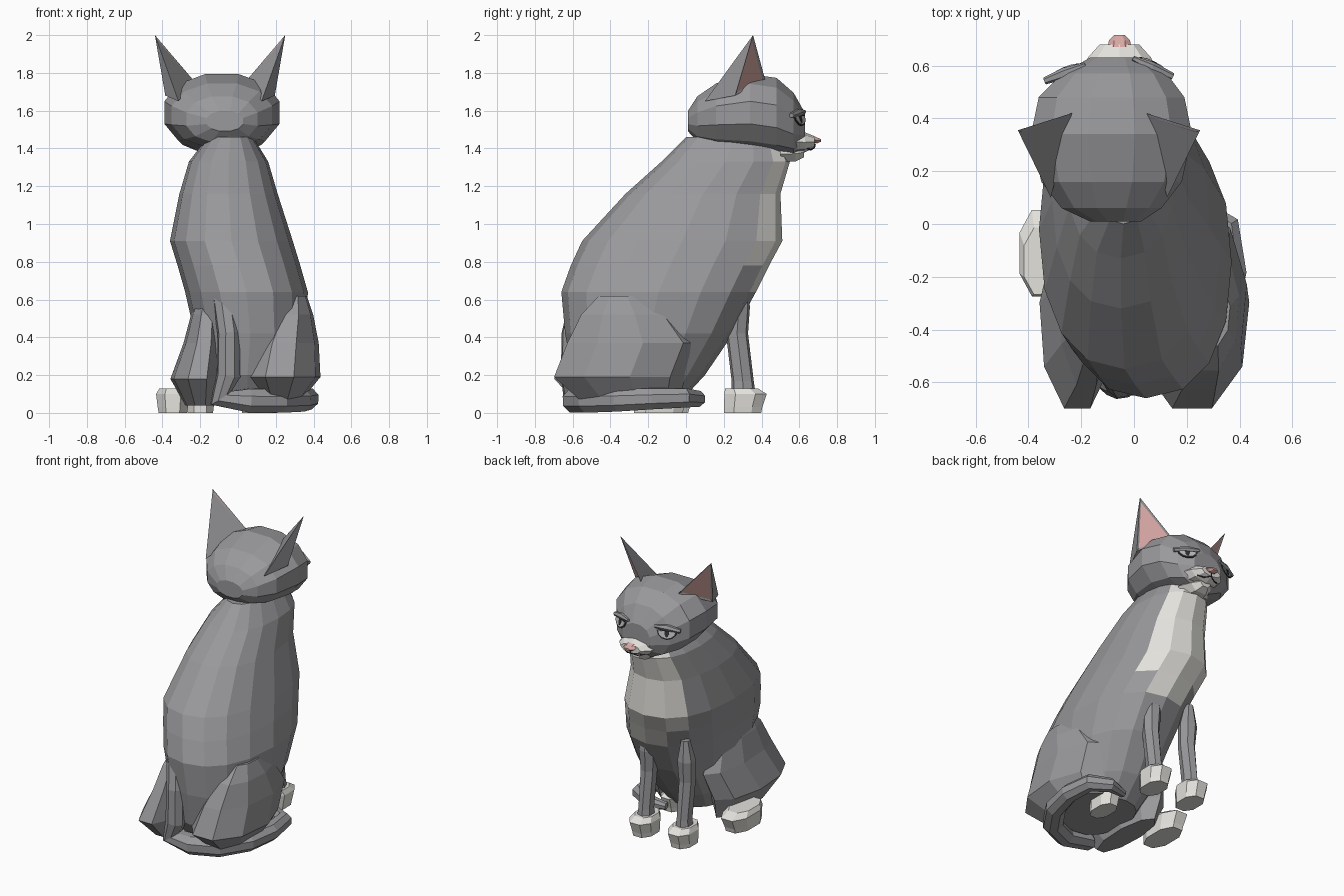
import bpy
import bmesh
from math import sin, cos, pi, copysign
from mathutils import Vector
from mathutils.bvhtree import BVHTree

cube = bpy.data.objects.get("Cube")
if cube:
    bpy.data.objects.remove(cube)


def material(name, rgb):
    m = bpy.data.materials.new(name)
    m.use_nodes = True
    m.diffuse_color = (*rgb, 1)
    m.node_tree.nodes["Principled BSDF"].inputs["Base Color"].default_value = (*rgb, 1)
    return m


GREY = material("grey fur", (0.32, 0.315, 0.33))
WHITE = material("white fur", (0.77, 0.76, 0.72))
PINK = material("pink skin", (0.68, 0.39, 0.37))
BLACK = material("black line", (0.03, 0.03, 0.035))
EYE = material("pale eye", (0.5, 0.52, 0.5))


def finish(name, bm, *mats):
    bmesh.ops.recalc_face_normals(bm, faces=bm.faces[:])
    mesh = bpy.data.meshes.new(name)
    bm.to_mesh(mesh)
    bm.free()
    for m in mats:
        mesh.materials.append(m)
    ob = bpy.data.objects.new(name, mesh)
    bpy.context.collection.objects.link(ob)
    return ob


def loft(name, rings, mats, axis="z", n=8, turn=0.0, rule=None, power=1.0):
    """Skin oval rings; each ring is (position, x min, x max, other min, other max)."""
    bm = bmesh.new()
    loops = []
    for t, u0, u1, v0, v1 in rings:
        loop = []
        for i in range(n):
            a = 2 * pi * (i + turn) / n
            c, s = (copysign(abs(k) ** power, k) for k in (cos(a), sin(a)))
            u = (u0 + u1) / 2 + (u1 - u0) / 2 * c
            v = (v0 + v1) / 2 + (v1 - v0) / 2 * s
            loop.append(bm.verts.new((u, v, t) if axis == "z" else (u, t, v)))
        loops.append(loop)
    for r, (a, b) in enumerate(zip(loops, loops[1:])):
        for i in range(n):
            j = (i + 1) % n
            f = bm.faces.new((a[i], a[j], b[j], b[i]))
            if rule:
                f.material_index = rule(r, i)
    bm.faces.new(loops[0])
    bm.faces.new(loops[-1])
    return finish(name, bm, *mats)


def tube(name, path, mat, sides=1):
    """Tapered faceted tube; each point is (x, y, z, radius)."""
    cu = bpy.data.curves.new(name, "CURVE")
    cu.dimensions = "3D"
    cu.bevel_depth = 1
    cu.bevel_resolution = sides
    cu.use_fill_caps = True
    sp = cu.splines.new("POLY")
    sp.points.add(len(path) - 1)
    for p, (x, y, z, r) in zip(sp.points, path):
        p.co = (x, y, z, 1)
        p.radius = r
    sp.use_smooth = False
    cu.materials.append(mat)
    ob = bpy.data.objects.new(name, cu)
    bpy.context.collection.objects.link(ob)


# Body with a white bib on the front faces, narrowing at its lower end
def bib(row, side):
    half = 0 if row < 3 else 1 if row == 3 else 2
    return int(4 - half <= side < 4 + half)


loft("body", [
    (0.07, -0.14, 0.24, -0.52, -0.02),
    (0.2, -0.2, 0.3, -0.6, 0.1),
    (0.42, -0.23, 0.36, -0.64, 0.25),
    (0.64, -0.28, 0.37, -0.66, 0.37),
    (0.78, -0.32, 0.33, -0.61, 0.44),
    (0.91, -0.36, 0.29, -0.55, 0.51),
    (1.16, -0.31, 0.21, -0.32, 0.5),
    (1.33, -0.26, 0.16, -0.13, 0.55),
    (1.46, -0.16, 0.08, 0.0, 0.5)], (GREY, WHITE), n=16, rule=bib, power=0.87)

# Haunches
loft("left_haunch", [
    (0.07, 0.1, 0.34, -0.58, -0.04),
    (0.19, 0.0, 0.44, -0.72, 0.0),
    (0.37, 0.06, 0.43, -0.65, 0.07),
    (0.52, 0.16, 0.4, -0.57, -0.06),
    (0.62, 0.22, 0.365, -0.47, -0.2)], (GREY,), n=9, turn=0.25)
loft("right_haunch", [
    (0.04, -0.28, -0.12, -0.58, -0.04),
    (0.18, -0.36, -0.07, -0.72, 0.0),
    (0.37, -0.29, -0.07, -0.63, 0.07),
    (0.52, -0.25, -0.08, -0.55, -0.03),
    (0.62, -0.21, -0.1, -0.45, -0.2)], (GREY,), n=9, turn=0.25)


# Paws and front legs
def paw(name, x, y, w, d):
    loft(name, [
        (0.0, x - w * 0.85, x + w * 0.85, y - d, y + d * 0.75),
        (0.03, x - w * 0.9, x + w * 0.9, y - d, y + d * 0.8),
        (0.1, x - w, x + w, y - d, y + d),
        (0.13, x - w * 0.8, x + w * 0.8, y - d * 0.95, y + d * 0.6)],
        (WHITE,), turn=0.5, power=0.85)


for side, x in (("left", 0.09), ("right", -0.2)):
    paw(side + "_front_paw", x, 0.315, 0.085, 0.12)
    loft(side + "_front_leg", [
        (0.1, x - 0.055, x + 0.055, 0.24, 0.37),
        (0.17, x - 0.045, x + 0.045, 0.24, 0.36),
        (0.42, x - 0.05, x + 0.05, 0.21, 0.33),
        (0.56, x - 0.06, x + 0.06, 0.22, 0.34),
        (0.7, x - 0.03, x + 0.03, 0.26, 0.32)], (GREY,), n=7)
paw("right_hind_paw", -0.345, -0.11, 0.095, 0.175)
paw("left_hind_paw", 0.15, -0.1, 0.075, 0.12)

# Tail runs down the back and curls round the left hind paw
tube("tail", [
    (-0.08, -0.55, 0.64, 0.06), (-0.05, -0.6, 0.42, 0.06), (-0.05, -0.6, 0.2, 0.065),
    (-0.09, -0.58, 0.08, 0.07), (0.06, -0.59, 0.065, 0.068), (0.22, -0.52, 0.065, 0.068),
    (0.33, -0.36, 0.068, 0.065), (0.37, -0.18, 0.075, 0.06), (0.35, -0.01, 0.08, 0.055),
    (0.24, 0.06, 0.075, 0.045), (0.12, 0.04, 0.065, 0.025)], GREY, sides=2)

# Head
head = loft("head", [
    (0.01, -0.17, 0.03, 1.49, 1.6),
    (0.06, -0.28, 0.11, 1.43, 1.68),
    (0.16, -0.36, 0.19, 1.4, 1.75),
    (0.34, -0.4, 0.23, 1.38, 1.8),
    (0.48, -0.37, 0.2, 1.36, 1.78),
    (0.57, -0.28, 0.13, 1.35, 1.7),
    (0.63, -0.17, 0.04, 1.4, 1.59)], (GREY,), axis="y", n=12, turn=0.5, power=0.93)

# Muzzle, chin, nose and mouth
NX = -0.055
loft("muzzle", [
    (0.54, NX - 0.15, NX + 0.15, 1.37, 1.5),
    (0.63, NX - 0.12, NX + 0.12, 1.38, 1.485),
    (0.68, NX - 0.075, NX + 0.075, 1.405, 1.465)], (WHITE,), axis="y")
loft("chin", [
    (0.5, NX - 0.12, NX + 0.12, 1.32, 1.42),
    (0.58, NX - 0.08, NX + 0.08, 1.325, 1.42),
    (0.625, NX - 0.04, NX + 0.04, 1.35, 1.41)], (WHITE,), axis="y", n=6)
loft("nose", [
    (0.67, NX - 0.045, NX + 0.045, 1.425, 1.472),
    (0.695, NX - 0.04, NX + 0.04, 1.425, 1.46),
    (0.715, NX - 0.02, NX + 0.02, 1.435, 1.45)], (PINK,), axis="y", n=6)
for side, s in (("left", 1), ("right", -1)):
    tube(side + "_mouth_line", [
        (NX, 0.684, 1.425, 0.004), (NX, 0.68, 1.405, 0.004),
        (NX + s * 0.04, 0.66, 1.392, 0.004), (NX + s * 0.08, 0.64, 1.402, 0.004)], BLACK)

# Ears: pyramids with a pink inset on the outer front face
HX = -0.095
for side, s in (("left", 1), ("right", -1)):
    bm = bmesh.new()
    inner, rear, outer, tip = [bm.verts.new((HX + s * x, y, z)) for x, y, z in (
        (0.14, 0.42, 1.76), (0.22, 0.1, 1.65), (0.29, 0.26, 1.68), (0.345, 0.355, 2.0))]
    front = bm.faces.new((inner, outer, tip))
    for tri in ((inner, tip, rear), (rear, tip, outer), (inner, rear, outer)):
        bm.faces.new(tri)
    bmesh.ops.recalc_face_normals(bm, faces=bm.faces[:])
    bmesh.ops.inset_individual(bm, faces=[front], thickness=0.023, depth=-0.006)
    front.material_index = 1
    finish(side + "_ear", bm, GREY, PINK)

# Half-closed eyes laid on the head surface
tree = BVHTree.FromPolygons([v.co for v in head.data.vertices],
                            [p.vertices[:] for p in head.data.polygons])


def plate(name, place, turn, w, h, lift, mat):
    bm = bmesh.new()
    outline = [(w * cos(pi + pi * i / 6), h * sin(pi + pi * i / 6)) for i in range(7)]
    face = bm.faces.new([bm.verts.new((x, y, 0)) for x, y in outline])
    top = bmesh.ops.extrude_face_region(bm, geom=[face])["geom"]
    bmesh.ops.translate(bm, vec=(0, 0, lift),
                        verts=[g for g in top if isinstance(g, bmesh.types.BMVert)])
    ob = finish(name, bm, mat)
    ob.location = place
    ob.rotation_mode = "QUATERNION"
    ob.rotation_quaternion = turn


for side, s in (("left", 1), ("right", -1)):
    hit, normal, _, _ = tree.ray_cast(Vector((HX + s * 0.165, 2, 1.575)), Vector((0, -1, 0)))
    if normal.y < 0:
        normal = -normal
    turn = normal.to_track_quat("Z", "Y")
    down = turn @ Vector((0, -0.005, 0))
    plate(side + "_eye_rim", hit, turn, 0.066, 0.06, 0.004, BLACK)
    plate(side + "_eye", hit + down, turn, 0.055, 0.046, 0.007, EYE)
    plate(side + "_pupil", hit + down, turn, 0.015, 0.04, 0.009, BLACK)
    # Heavy brow shading each eye
    ridge = [hit + turn @ Vector((x, y, 0)) for x, y in ((s * -0.085, 0.0), (0, 0.016), (s * 0.08, 0.02))]
    tube(side + "_brow", [(*p, r) for p, r in zip(ridge, (0.014, 0.022, 0.01))], GREY)
